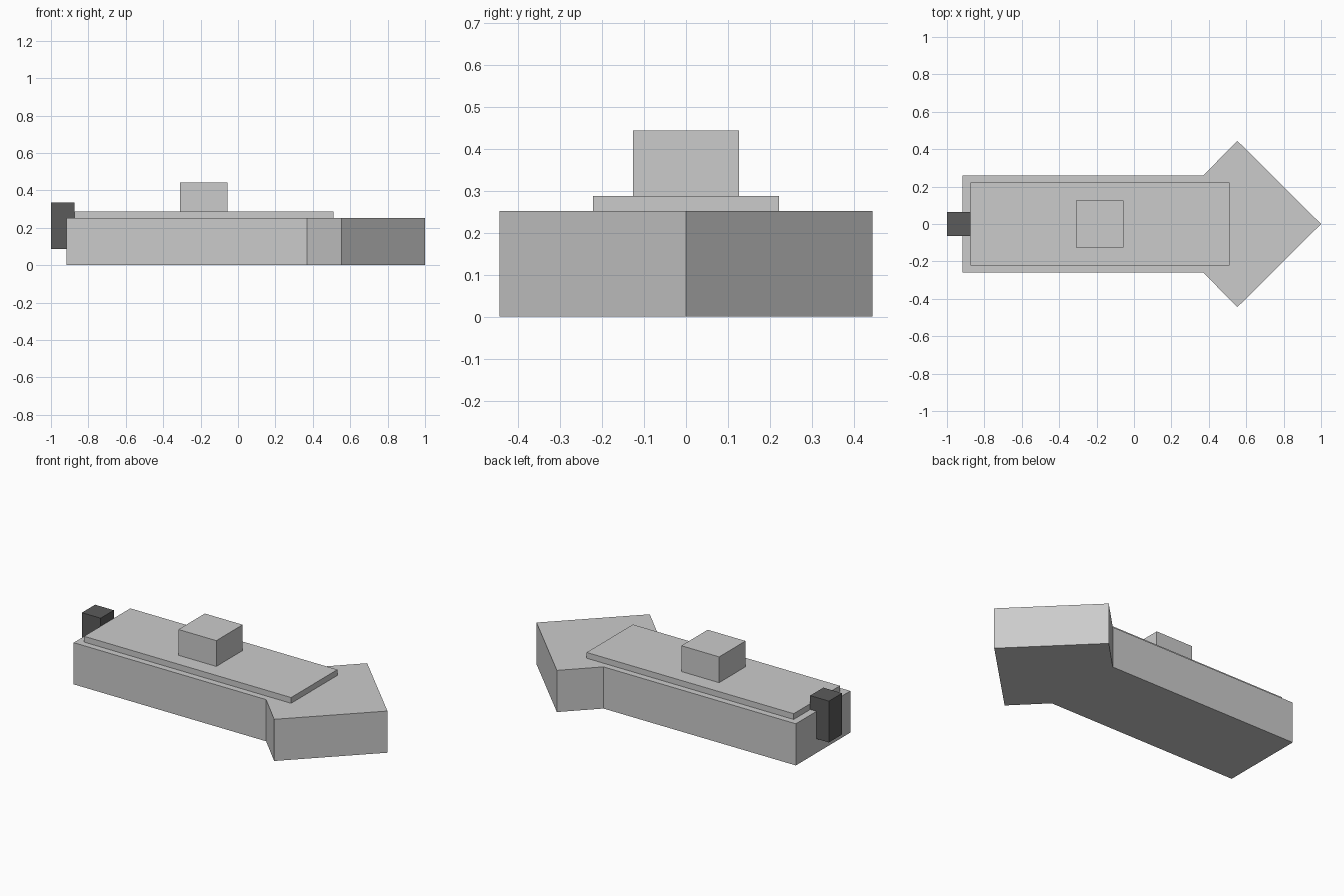
import bpy

if "Cube" in bpy.data.objects:
    bpy.data.objects.remove(bpy.data.objects["Cube"])


def make_material(name, value):
    m = bpy.data.materials.new(name)
    m.diffuse_color = (value, value, value, 1)
    m.use_nodes = True
    m.node_tree.nodes["Principled BSDF"].inputs["Base Color"].default_value = m.diffuse_color
    return m


light_grey = make_material("light grey", 0.6)
dark_grey = make_material("dark grey", 0.105)


def prism(name, outline, z0, z1, material):
    """Extrude a counter-clockwise plan outline from z0 to z1."""
    n = len(outline)
    verts = [(x, y, z) for z in (z0, z1) for x, y in outline]
    faces = [tuple(reversed(range(n))), tuple(range(n, 2 * n))]
    faces += [(i, (i + 1) % n, (i + 1) % n + n, i + n) for i in range(n)]
    mesh = bpy.data.meshes.new(name)
    mesh.from_pydata(verts, [], faces)
    mesh.materials.append(material)
    obj = bpy.data.objects.new(name, mesh)
    bpy.context.collection.objects.link(obj)
    return obj


def block(name, x0, x1, half_y, z0, z1, material):
    outline = [(x0, -half_y), (x1, -half_y), (x1, half_y), (x0, half_y)]
    return prism(name, outline, z0, z1, material)


# Arrow-shaped hull: half outline mirrored across the centre line
half = [(-0.917, -0.26), (0.37, -0.26), (0.553, -0.444)]
hull_outline = half + [(1.0, 0.0)] + [(x, -y) for x, y in reversed(half)]
prism("hull", hull_outline, 0.0, 0.252, light_grey)

# Raised deck and cabin
block("deck", -0.875, 0.51, 0.221, 0.252, 0.287, light_grey)
block("cabin", -0.31, -0.057, 0.126, 0.287, 0.443, light_grey)

# Motor hung on the stern
block("motor", -1.0, -0.875, 0.063, 0.086, 0.336, dark_grey)
